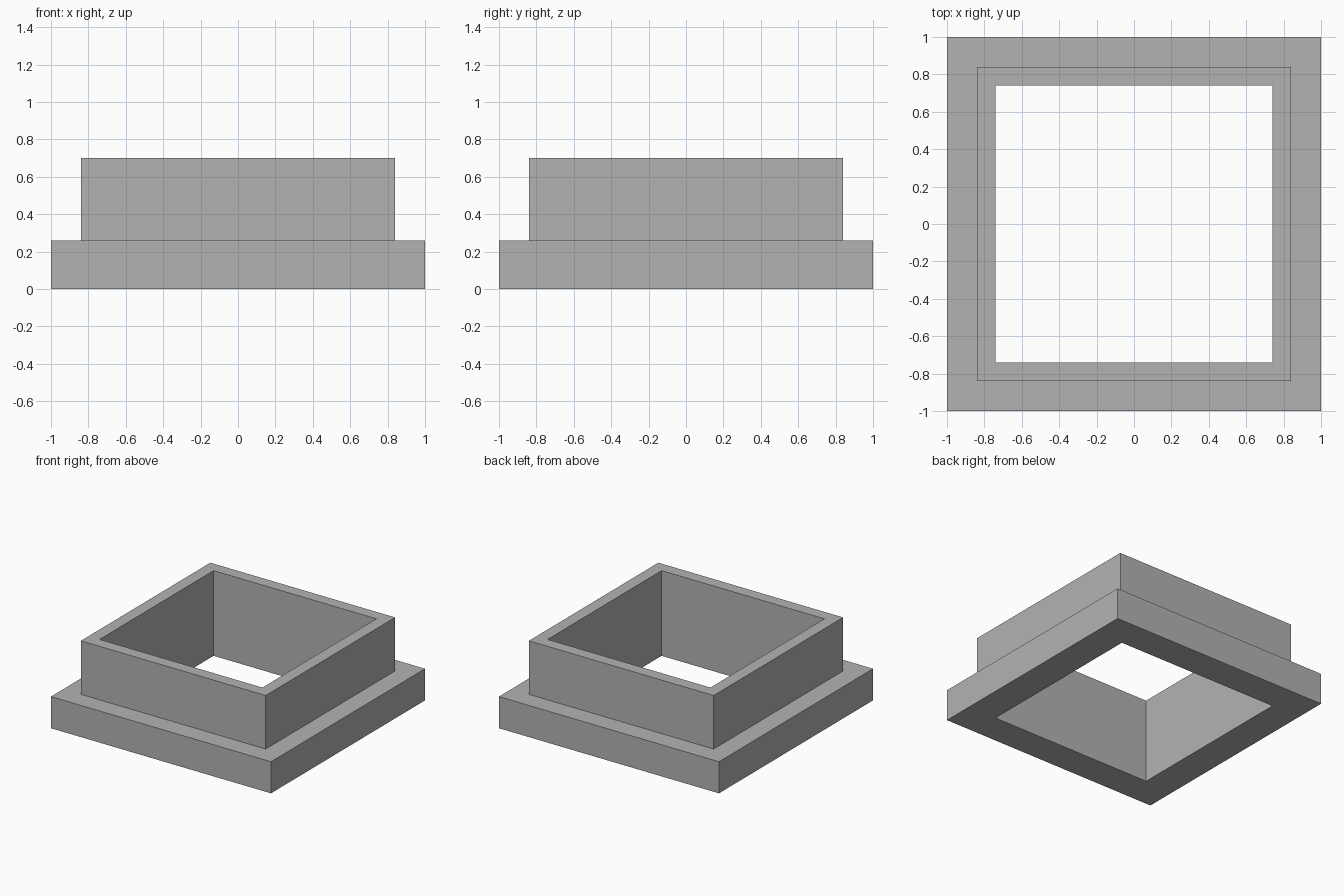
import bpy
import bmesh

# Remove the default cube
cube = bpy.data.objects.get("Cube")
if cube:
    bpy.data.objects.remove(cube, do_unlink=True)

# Plain grey material
GREY = (0.45, 0.45, 0.45, 1.0)
grey = bpy.data.materials.new("grey")
grey.use_nodes = True
grey.diffuse_color = GREY
for node in grey.node_tree.nodes:
    if node.type == "BSDF_PRINCIPLED":
        node.inputs["Base Color"].default_value = GREY

# Main sizes (half widths and heights)
FLANGE, COLLAR, OPENING = 1.0, 0.84, 0.74
FLANGE_TOP, COLLAR_TOP = 0.26, 0.70


def square_frame(name, profile, material):
    """Sweep a closed (half width, height) profile around a square."""
    bm = bmesh.new()
    corners = [(-1, -1), (1, -1), (1, 1), (-1, 1)]
    rings = [[bm.verts.new((sx * w, sy * w, z)) for sx, sy in corners]
             for w, z in profile]
    for i, ring in enumerate(rings):
        following = rings[(i + 1) % len(rings)]
        for j in range(len(corners)):
            k = (j + 1) % len(corners)
            bm.faces.new((ring[j], ring[k], following[k], following[j]))
    bmesh.ops.recalc_face_normals(bm, faces=bm.faces)
    mesh = bpy.data.meshes.new(name)
    bm.to_mesh(mesh)
    bm.free()
    mesh.materials.append(material)
    obj = bpy.data.objects.new(name, mesh)
    bpy.context.collection.objects.link(obj)
    return obj


# Stepped frame: wide flange with a narrower collar and a square through-opening
square_frame("flanged_collar", [
    (OPENING, 0.0),
    (FLANGE, 0.0),
    (FLANGE, FLANGE_TOP),
    (COLLAR, FLANGE_TOP),
    (COLLAR, COLLAR_TOP),
    (OPENING, COLLAR_TOP),
], grey)
